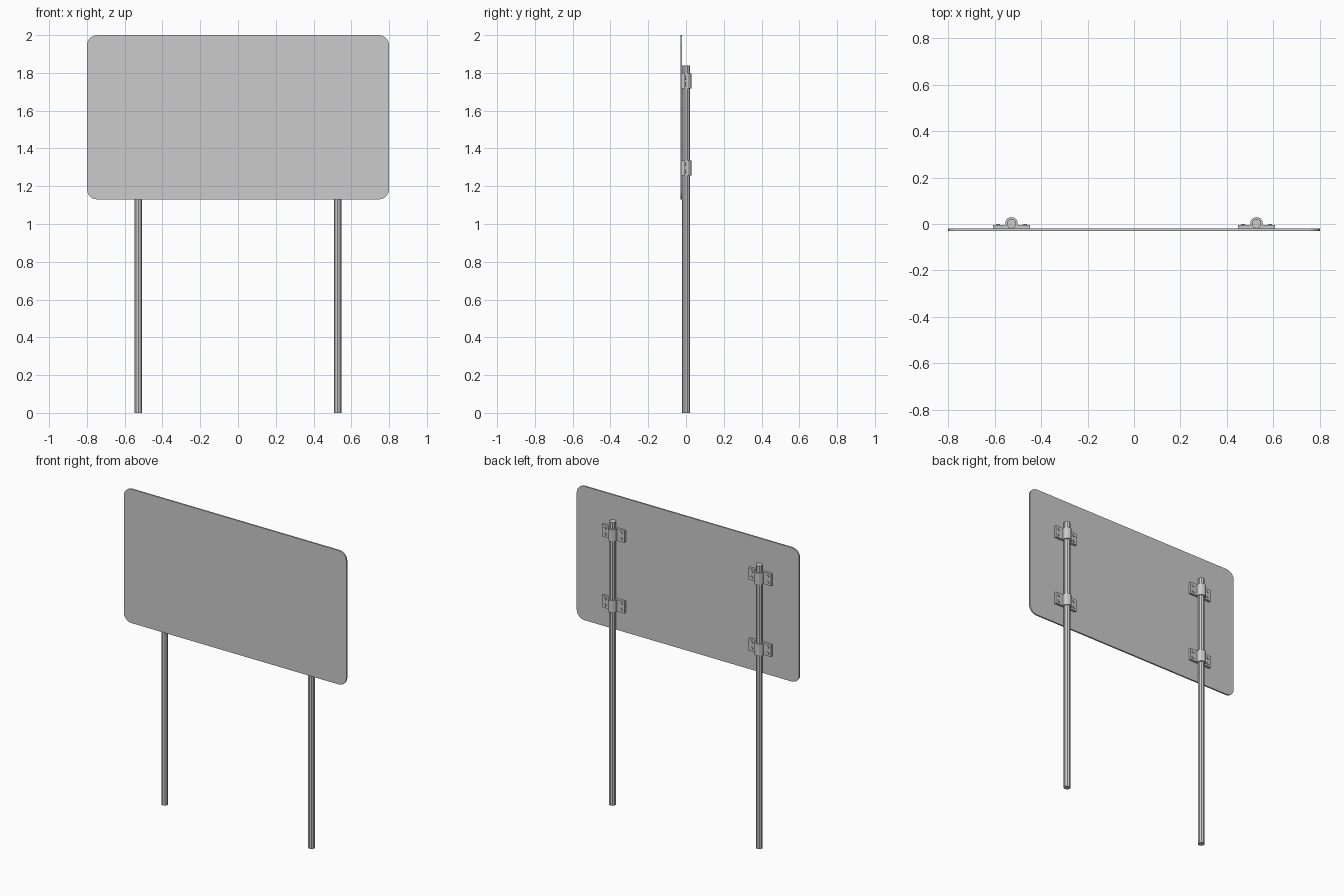
import bpy, bmesh
from math import sin, cos, pi, radians
from mathutils import Vector

if "Cube" in bpy.data.objects:
    bpy.data.objects.remove(bpy.data.objects["Cube"])


def prism(name, pts, offset):
    """Extrude a closed 3D outline along offset into a flat-shaded solid."""
    bm = bmesh.new()
    face = bm.faces.new([bm.verts.new(p) for p in pts])
    res = bmesh.ops.extrude_face_region(bm, geom=[face], use_keep_orig=True)
    verts = [g for g in res["geom"] if isinstance(g, bmesh.types.BMVert)]
    bmesh.ops.translate(bm, verts=verts, vec=Vector(offset))
    bmesh.ops.recalc_face_normals(bm, faces=bm.faces)
    me = bpy.data.meshes.new(name)
    bm.to_mesh(me)
    bm.free()
    ob = bpy.data.objects.new(name, me)
    bpy.context.collection.objects.link(ob)
    return ob


def ring(cx, cy, r, n, start=pi / 2):
    return [(cx + r * cos(start + 2 * pi * i / n),
             cy + r * sin(start + 2 * pi * i / n)) for i in range(n)]


# Sign board with rounded corners
W, Z0, Z1, R, SEG = 0.8, 1.13, 2.0, 0.055, 5
outline = []
for k, (sx, z) in enumerate([(1, Z1 - R), (-1, Z1 - R), (-1, Z0 + R), (1, Z0 + R)]):
    for i in range(SEG + 1):
        a = k * pi / 2 + i / SEG * pi / 2
        outline.append((sx * (W - R) + R * cos(a), -0.03, z + R * sin(a)))
prism("sign_board", outline, (0, 0.01, 0))

POST_X, CY = 0.527, 0.001
for side, x in (("left", -POST_X), ("right", POST_X)):
    # Post
    prism(f"{side}_post", [(px, py, 0) for px, py in ring(x, CY, 0.021, 10)],
          (0, 0, 1.84))

    for level, z in (("lower", 1.297), ("upper", 1.757)):
        # Clamp: flat flanges with a collar wrapped round the post
        h, r = 0.039, 0.028
        arc = [(x + r * cos(a), 0.002 + r * sin(a))
               for a in (radians(-14 + i * 208 / 6) for i in range(7))]
        prof = [(x - 0.08, -0.02), (x + 0.08, -0.02), (x + 0.08, -0.005)]
        prof += arc + [(x - 0.08, -0.005)]
        prism(f"{side}_{level}_clamp", [(px, py, z - h) for px, py in prof],
              (0, 0, 2 * h))
        # Flange bolts
        for i, dx in enumerate((-0.058, 0.058)):
            for j, dz in enumerate((-0.019, 0.019)):
                prism(f"{side}_{level}_bolt_{i}{j}",
                      [(px, -0.006, pz) for px, pz in ring(x + dx, z + dz, 0.01, 6)],
                      (0, 0.007, 0))
